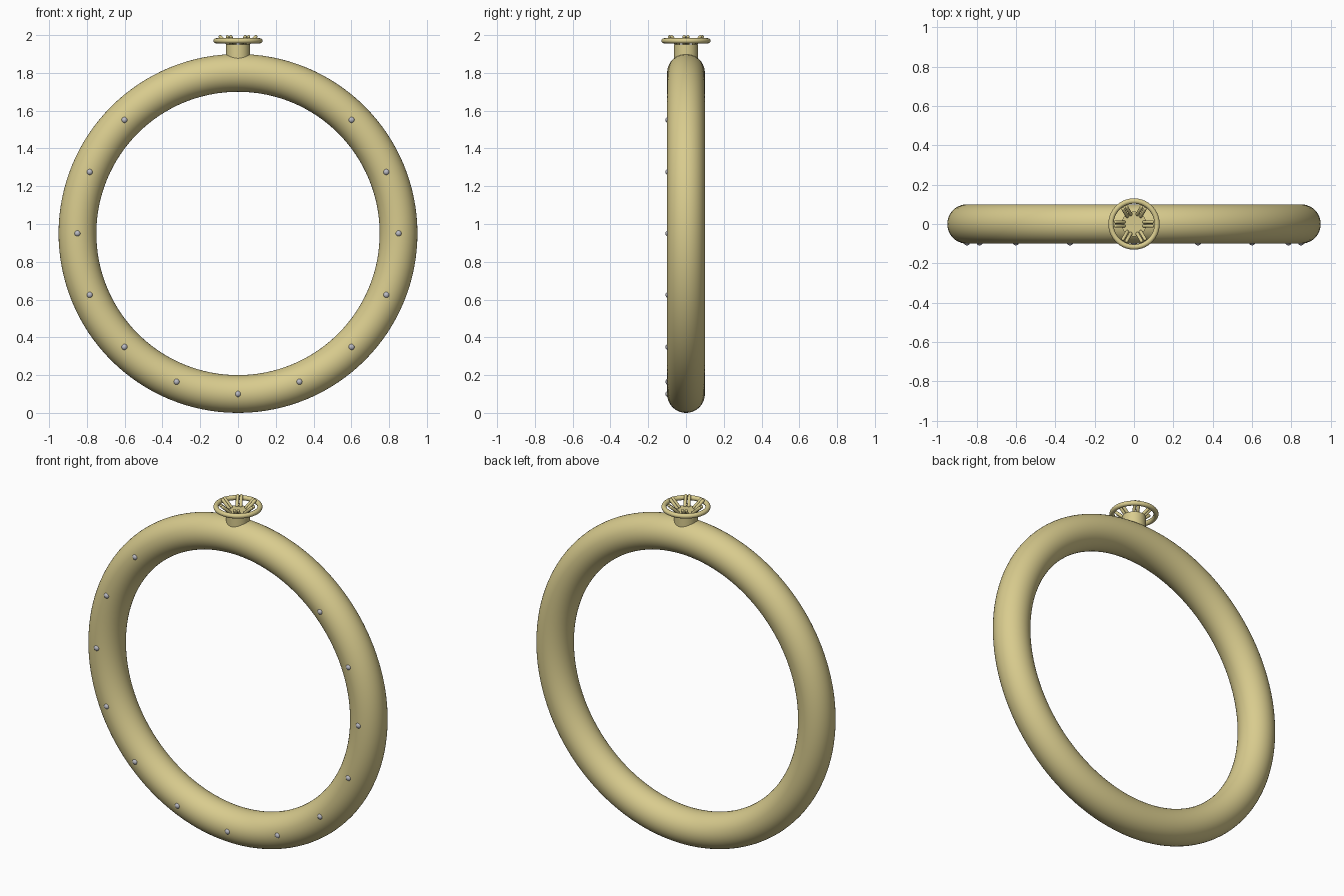
import bpy, bmesh
from math import sin, cos, pi, radians
from mathutils import Vector, Matrix

if "Cube" in bpy.data.objects:
    bpy.data.objects.remove(bpy.data.objects["Cube"], do_unlink=True)


def material(name, color):
    m = bpy.data.materials.new(name)
    m.use_nodes = True
    m.diffuse_color = color
    m.node_tree.nodes["Principled BSDF"].inputs["Base Color"].default_value = color
    return m


sand = material("sand yellow", (0.69, 0.60, 0.27, 1))
steel = material("steel grey", (0.50, 0.50, 0.55, 1))


def finish(obj, name, mat):
    obj.name = name
    obj.data.materials.append(mat)
    bpy.ops.object.select_all(action="DESELECT")
    obj.select_set(True)
    bpy.context.view_layer.objects.active = obj
    bpy.ops.object.shade_smooth_by_angle(angle=radians(40))
    return obj


def torus(name, major, minor, loc, rot=(0, 0, 0), segs=(96, 32)):
    bpy.ops.mesh.primitive_torus_add(
        major_radius=major, minor_radius=minor, location=loc, rotation=rot,
        major_segments=segs[0], minor_segments=segs[1])
    return finish(bpy.context.object, name, sand)


def capsule(name, a, b, radius):
    """Round-ended rod between two points."""
    a, b = Vector(a), Vector(b)
    axis = b - a
    bm = bmesh.new()
    bmesh.ops.create_uvsphere(bm, u_segments=12, v_segments=9, radius=radius)
    for v in bm.verts:
        v.co.z += axis.length / 2 * (1 if v.co.z > 0 else -1)
    turn = axis.to_track_quat("Z", "Y").to_matrix().to_4x4()
    bm.transform(Matrix.Translation((a + b) / 2) @ turn)
    mesh = bpy.data.meshes.new(name)
    bm.to_mesh(mesh)
    bm.free()
    obj = bpy.data.objects.new(name, mesh)
    bpy.context.collection.objects.link(obj)
    return finish(obj, name, sand)


# Large upright ring
RING_R, RING_Z = 0.85, 0.95
torus("main_ring", RING_R, 0.1, (0, 0, RING_Z), (pi / 2, 0, 0), (128, 40))

# Studs along the front, leaving the top open
for i in range(13):
    a = radians(45 - 22.5 * i)
    bpy.ops.mesh.primitive_uv_sphere_add(
        segments=16, ring_count=10, radius=0.017,
        location=(RING_R * cos(a), -0.092, RING_Z + RING_R * sin(a)))
    finish(bpy.context.object, f"stud_{i + 1}", steel)

# Neck on top of the ring
bpy.ops.mesh.primitive_cylinder_add(
    vertices=48, radius=0.063, depth=0.1, location=(0, 0, 1.9))
finish(bpy.context.object, "neck", sand)

# Hand wheel rim
torus("wheel_rim", 0.117, 0.0135, (0, 0, 1.97), segs=(64, 16))

# Paired spokes rising from the neck to the rim
for i in range(6):
    a = i * pi / 3
    out = Vector((cos(a), sin(a), 0))
    side = Vector((-sin(a), cos(a), 0))
    for s in (-1, 1):
        shift = side * s * 0.01
        capsule(f"spoke_{i + 1}_{'a' if s < 0 else 'b'}",
                out * 0.052 + shift + Vector((0, 0, 1.952)),
                out * 0.094 + shift + Vector((0, 0, 1.991)), 0.009)
